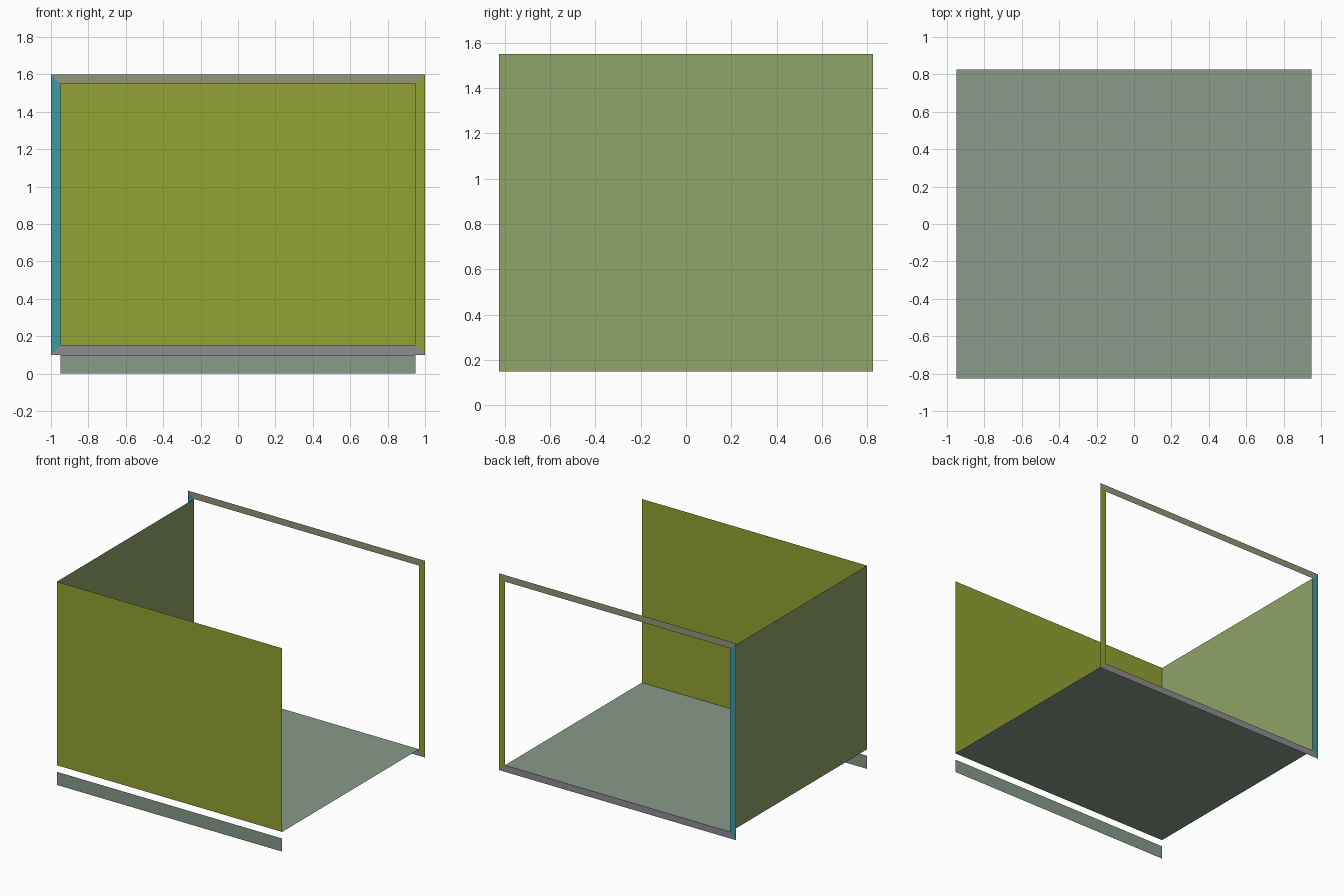
import bpy
import bmesh
from mathutils import Vector

if "Cube" in bpy.data.objects:
    bpy.data.objects.remove(bpy.data.objects["Cube"], do_unlink=True)

# Main dimensions
HALF_X, HALF_Y = 0.95, 0.825     # box footprint
FLOOR_Z, TOP_Z = 0.15, 1.55      # box height range
RIM = 0.05                       # width of the open frame
SKIRT_H = 0.10


def material(name, rgb):
    """Flat material from 0-255 sRGB values."""
    lin = [((c / 255 + 0.055) / 1.055) ** 2.4 for c in rgb]
    mat = bpy.data.materials.new(name)
    mat.use_nodes = True
    mat.diffuse_color = (*lin, 1)
    bsdf = mat.node_tree.nodes["Principled BSDF"]
    bsdf.inputs["Base Color"].default_value = (*lin, 1)
    bsdf.inputs["Roughness"].default_value = 0.8
    return mat


olive = material("olive", (146, 162, 50))
sage = material("sage", (144, 163, 104))
grey_green = material("grey green", (136, 155, 138))
teal = material("teal", (64, 154, 160))
taupe = material("taupe", (149, 150, 119))
mauve_grey = material("mauve grey", (144, 140, 146))


def sheet(name, corners, mat):
    """One flat four-sided sheet."""
    bm = bmesh.new()
    bm.faces.new([bm.verts.new(Vector(c)) for c in corners])
    mesh = bpy.data.meshes.new(name)
    bm.to_mesh(mesh)
    bm.free()
    mesh.materials.append(mat)
    obj = bpy.data.objects.new(name, mesh)
    bpy.context.collection.objects.link(obj)
    return obj


def rectangle_xz(half_x, z0, z1, y):
    """Upright rectangle facing the front, starting at the lower -x corner."""
    return [(-half_x, y, z0), (half_x, y, z0), (half_x, y, z1), (-half_x, y, z1)]


# Box sheets: floor, front panel and one side wall
sheet("floor", [(-HALF_X, -HALF_Y, FLOOR_Z), (HALF_X, -HALF_Y, FLOOR_Z),
                (HALF_X, HALF_Y, FLOOR_Z), (-HALF_X, HALF_Y, FLOOR_Z)], grey_green)
sheet("front_panel", rectangle_xz(HALF_X, FLOOR_Z, TOP_Z, -HALF_Y), olive)
sheet("right_wall", [(-HALF_X, HALF_Y, FLOOR_Z), (-HALF_X, -HALF_Y, FLOOR_Z),
                     (-HALF_X, -HALF_Y, TOP_Z), (-HALF_X, HALF_Y, TOP_Z)], sage)

# Low strip below the front panel
sheet("front_skirt", rectangle_xz(HALF_X, 0, SKIRT_H, -HALF_Y), grey_green)

# Mitred frame around the open back
outer = rectangle_xz(HALF_X + RIM, FLOOR_Z - RIM, TOP_Z + RIM, HALF_Y)
inner = rectangle_xz(HALF_X, FLOOR_Z, TOP_Z, HALF_Y)
rails = [("back_frame_bottom", mauve_grey), ("back_frame_left", olive),
         ("back_frame_top", taupe), ("back_frame_right", teal)]
for i, (name, mat) in enumerate(rails):
    j = (i + 1) % 4
    sheet(name, [outer[i], outer[j], inner[j], inner[i]], mat)
